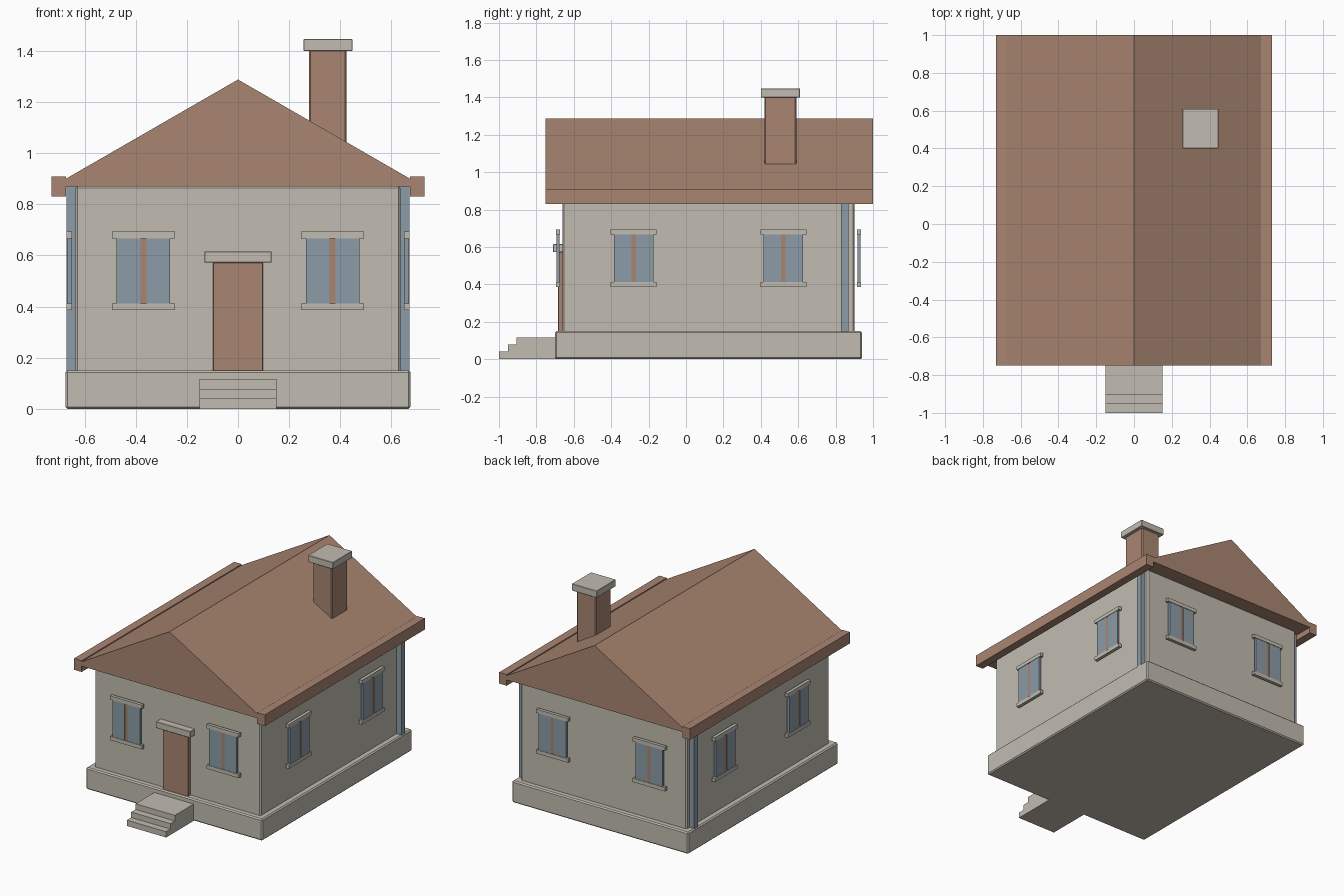
import bpy, bmesh
from mathutils import Matrix
from math import pi

if "Cube" in bpy.data.objects:
    bpy.data.objects.remove(bpy.data.objects["Cube"])


def material(name, rgb):
    m = bpy.data.materials.new(name)
    m.diffuse_color = (*rgb, 1)
    m.use_nodes = True
    m.node_tree.nodes["Principled BSDF"].inputs["Base Color"].default_value = m.diffuse_color
    return m


STONE = material("warm grey stone", (0.54, 0.505, 0.44))
BROWN = material("brown tile", (0.395, 0.235, 0.165))
BLUE = material("blue grey glass", (0.265, 0.33, 0.385))


def finish(bm, name, mat, bevel=0.0):
    bmesh.ops.recalc_face_normals(bm, faces=bm.faces)
    me = bpy.data.meshes.new(name)
    bm.to_mesh(me)
    bm.free()
    me.materials.append(mat)
    ob = bpy.data.objects.new(name, me)
    bpy.context.collection.objects.link(ob)
    if bevel:
        mod = ob.modifiers.new("edge", 'BEVEL')
        mod.width, mod.segments = bevel, 1
    return ob


def box(name, x, y, z, mat, bevel=0.0):
    """Box from (min, max) ranges on each axis."""
    bm = bmesh.new()
    bmesh.ops.create_cube(bm, size=1)
    for v in bm.verts:
        v.co = [r[0] + (c + 0.5) * (r[1] - r[0]) for r, c in zip((x, y, z), v.co)]
    return finish(bm, name, mat, bevel)


def prism(name, profile, axis, lo, hi, mat):
    """Extrude a 2D profile (other axis, z) along x or y."""
    bm = bmesh.new()
    place = (lambda p: (lo, p[0], p[1])) if axis == 'x' else (lambda p: (p[0], lo, p[1]))
    face = bm.faces.new([bm.verts.new(place(p)) for p in profile])
    ext = bmesh.ops.extrude_face_region(bm, geom=[face])
    for v in ext['geom']:
        if isinstance(v, bmesh.types.BMVert):
            setattr(v.co, axis, hi)
    return finish(bm, name, mat)


# base and walls
box("foundation", (-0.675, 0.675), (-0.70, 0.94), (0, 0.15), STONE, 0.008)
box("walls", (-0.635, 0.635), (-0.66, 0.90), (0.14, 0.872), STONE, 0.008)

# solid gable roof with eave boxes
prism("roof", [(-0.68, 0.87), (0.68, 0.87), (0.68, 0.896), (0, 1.288), (-0.68, 0.896)],
      'y', -0.75, 1.0, BROWN)
for s, side in ((-1, "left"), (1, "right")):
    box("gutter_" + side, sorted((s * 0.672, s * 0.73)), (-0.75, 1.0), (0.83, 0.908), BROWN)
    box("downpipe_" + side, sorted((s * 0.628, s * 0.67)), (0.828, 0.868), (0.147, 0.872), BLUE)

# chimney
box("chimney", (0.278, 0.425), (0.42, 0.59), (0.95, 1.405), BROWN, 0.006)
box("chimney_cap", (0.257, 0.447), (0.40, 0.61), (1.40, 1.447), STONE, 0.002)

# door and steps
box("door", (-0.098, 0.098), (-0.685, -0.65), (0.145, 0.573), BROWN, 0.003)
box("door_lintel", (-0.131, 0.131), (-0.71, -0.655), (0.572, 0.616), STONE, 0.002)
prism("steps", [(-1.0, 0), (-1.0, 0.04), (-0.953, 0.04), (-0.953, 0.078),
                (-0.905, 0.078), (-0.905, 0.117), (-0.69, 0.117), (-0.69, 0)],
      'x', -0.15, 0.15, STONE)


def window(name, center, turn):
    """Window built facing -y at the origin, then turned and placed on a wall."""
    xf = Matrix.Translation((*center, 0)) @ Matrix.Rotation(turn, 4, 'Z')
    parts = [("sill", (-0.123, 0.123), (-0.036, -0.014), (0.386, 0.412), STONE),
             ("head", (-0.123, 0.123), (-0.036, -0.014), (0.667, 0.693), STONE),
             ("pane_left", (-0.105, -0.012), (-0.033, -0.017), (0.41, 0.669), BLUE),
             ("pane_right", (0.012, 0.105), (-0.033, -0.017), (0.41, 0.669), BLUE),
             ("mullion", (-0.012, 0.012), (-0.030, -0.020), (0.41, 0.669), BROWN)]
    for part, x, y, z, mat in parts:
        box(f"{name}_{part}", x, y, z, mat).data.transform(xf)


# two windows on each wall
for i, x in enumerate((-0.37, 0.37)):
    window(f"front_window_{i}", (x, -0.66), 0)
    window(f"back_window_{i}", (x, 0.90), pi)
for i, y in enumerate((-0.28, 0.52)):
    window(f"right_window_{i}", (0.635, y), pi / 2)
    window(f"left_window_{i}", (-0.635, y), -pi / 2)
